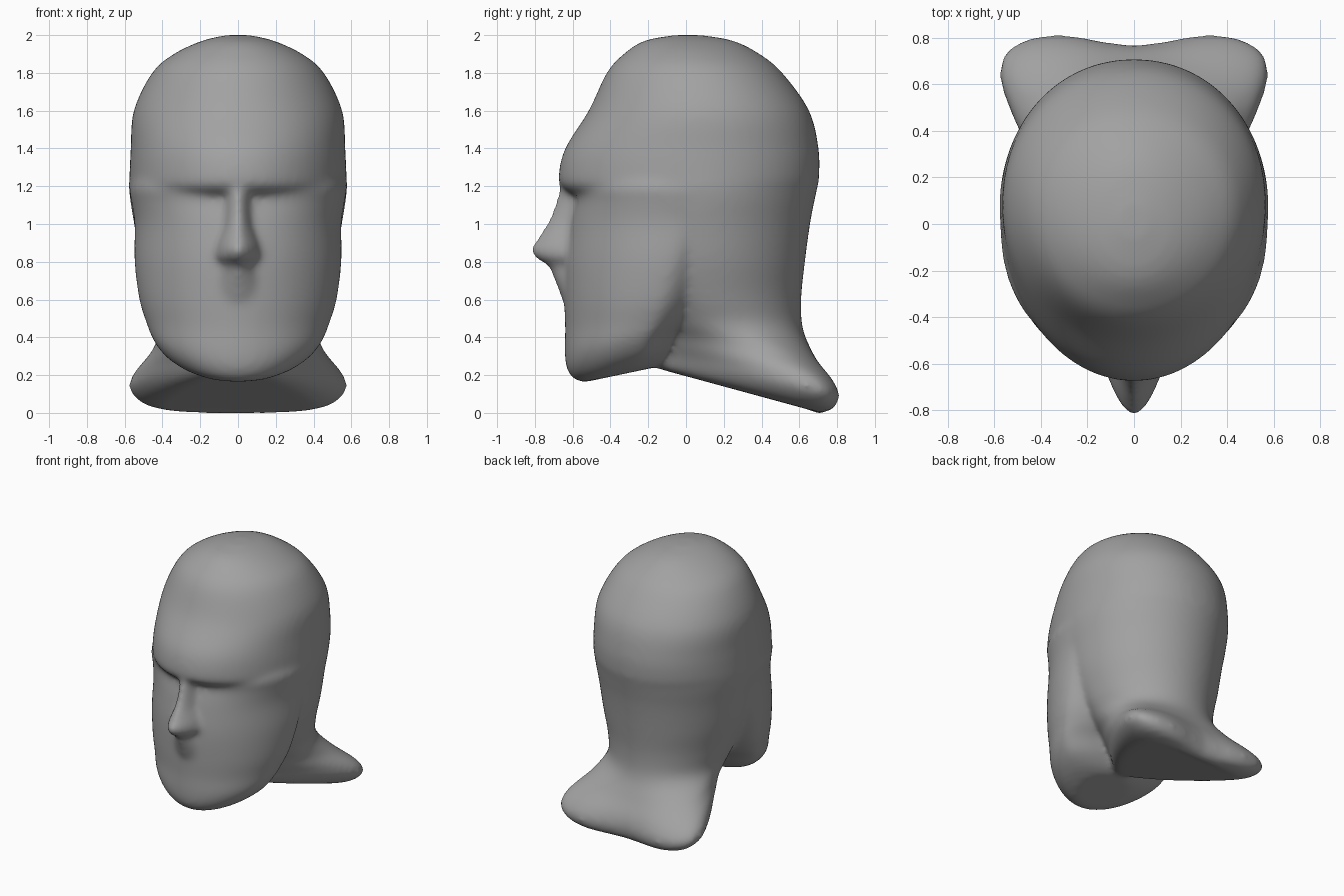
import bpy, bmesh, math

if "Cube" in bpy.data.objects:
    bpy.data.objects.remove(bpy.data.objects["Cube"])

SEG = 64


def spline(rows, steps=5):
    """Catmull-Rom blend between neighbouring sections."""
    out = []
    for i in range(len(rows) - 1):
        a, b = rows[max(i - 1, 0)], rows[i]
        c, d = rows[i + 1], rows[min(i + 2, len(rows) - 1)]
        for s in range(steps):
            t = s / steps
            out.append([0.5 * (2*q + (r - p)*t + (2*p - 5*q + 4*r - w)*t*t
                               + (3*q - p - 3*r + w)*t**3)
                        for p, q, r, w in zip(a, b, c, d)])
    out.append(rows[-1])
    return out


def loft(bm, rows):
    """Rows: front z, front y, back z, back y, widest y, half width,
    front exponent, back exponent, notch in the back."""
    rings = []
    for zf, yf, zb, yb, ym, w, nf, nb, notch in spline(rows):
        ring = []
        for k in range(SEG):
            a = 2 * math.pi * k / SEG
            c, s = math.cos(a), math.sin(a)
            n = nf if c > 0 else nb
            reach = (ym - yf) if c > 0 else (yb - ym)
            x = math.copysign(w * abs(s) ** (2 / n), s)
            y = ym - math.copysign(reach * abs(c) ** (2 / n), c)
            z = zf + (zb - zf) * (y - yf) / (yb - yf)
            if c < 0:
                y -= notch * math.exp(-(x / 0.25) ** 2) * -c
            ring.append(bm.verts.new((x, y, z)))
        rings.append(ring)
    for r0, r1 in zip(rings, rings[1:]):
        for k in range(SEG):
            j = (k + 1) % SEG
            bm.faces.new((r0[k], r0[j], r1[j], r1[k]))
    bm.faces.new(rings[0][::-1])
    bm.faces.new(rings[-1])


def flat(z, yf, yb, ym, w, nf=2, nb=2):
    return (z, yf, z, yb, ym, w, nf, nb, 0)


bm = bmesh.new()

# cranium running down into the flared neck
loft(bm, [
    flat(2.0, -.06, .08, .0, .06),
    flat(1.97, -.22, .25, .0, .19),
    flat(1.9, -.33, .39, .03, .34),
    flat(1.8, -.42, .51, .06, .455, 2, 2.05),
    flat(1.6, -.515, .652, .08, .552, 2, 2.08),
    flat(1.4, -.64, .702, .08, .568, 2, 2.08),
    flat(1.25, -.675, .705, .08, .575, 2, 2.05),
    flat(1.19, -.655, .695, .08, .577, 2, 2),
    flat(1.12, -.56, .68, .08, .57, 2, 2),
    flat(1.0, -.48, .657, .08, .55, 2, 2),
    flat(.8, -.36, .63, .09, .517),
    flat(.6, -.19, .61, .13, .46, 2.2, 2),
    (.48, -.15, .44, .62, .22, .42, 2.2, 2.1, 0),
    (.41, -.16, .30, .70, .44, .452, 1.8, 2.4, .02),
    (.34, -.18, .18, .795, .60, .552, 1.4, 2.8, .05),
    (.30, -.18, .09, .835, .63, .575, 1.3, 3.1, .07),
    (.26, -.18, .02, .805, .61, .51, 1.3, 3.1, .06),
    (.235, -.15, -.005, .735, .57, .41, 1.3, 2.6, .03),
])

# face and jaw
loft(bm, [
    flat(1.33, -.53, .16, .0, .52, 2.2),
    flat(1.2, -.58, .22, .02, .573, 2.35),
    flat(1.12, -.585, .24, .02, .566, 2.3),
    flat(1.0, -.615, .25, -.03, .548, 2.1),
    flat(.8, -.645, .22, -.09, .548, 1.95, 1.9),
    flat(.6, -.645, .14, -.14, .523, 1.95, 1.8),
    (.45, -.64, .5, .07, -.18, .487, 1.95, 1.8, 0),
    (.33, -.642, .42, -.02, -.22, .45, 2, 1.8, 0),
    (.25, -.635, .33, -.08, -.25, .385, 2, 1.9, 0),
    (.19, -.605, .27, -.13, -.3, .29, 2, 2, 0),
    (.16, -.55, .24, -.17, -.33, .19, 2, 2, 0),
])

# nose and upper lip ridge
loft(bm, [flat(z, y, -.4, -.54, w, 1.6) for z, y, w in (
    (1.24, -.66, .07), (1.1, -.695, .075), (1.0, -.74, .085),
    (.92, -.79, .115), (.87, -.823, .13), (.82, -.80, .135),
    (.78, -.735, .11), (.7, -.695, .15), (.56, -.64, .19))])

bmesh.ops.recalc_face_normals(bm, faces=bm.faces)
mesh = bpy.data.meshes.new("head")
bm.to_mesh(mesh)
bm.free()
head = bpy.data.objects.new("head", mesh)
bpy.context.collection.objects.link(head)

# darker grey skin
skin = bpy.data.materials.new("skin")
skin.diffuse_color = (0.36, 0.36, 0.36, 1)
skin.use_nodes = True
skin.node_tree.nodes["Principled BSDF"].inputs["Base Color"].default_value = skin.diffuse_color
mesh.materials.append(skin)

# fuse the volumes into one soft skin
remesh = head.modifiers.new("fuse", 'REMESH')
remesh.mode = 'VOXEL'
remesh.voxel_size = 0.018
remesh.use_smooth_shade = True
soften = head.modifiers.new("soften", 'SMOOTH')
soften.factor = 0.5
soften.iterations = 14
